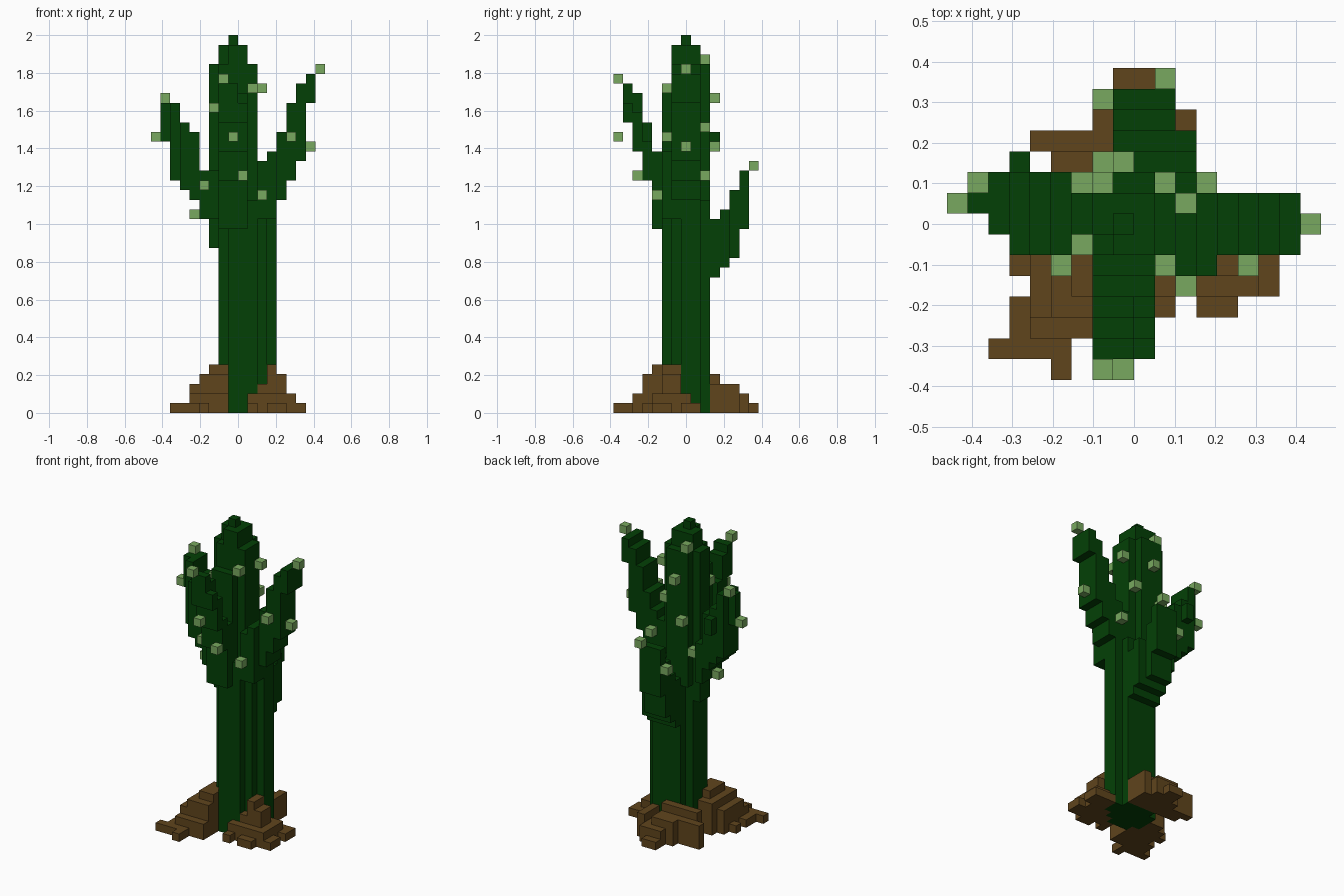
import bpy, bmesh

if "Cube" in bpy.data.objects:
    bpy.data.objects.remove(bpy.data.objects["Cube"])

V = 2 / 39  # edge length of one voxel


def material(name, rgb):
    m = bpy.data.materials.new(name)
    m.diffuse_color = (*rgb, 1)
    m.use_nodes = True
    m.node_tree.nodes["Principled BSDF"].inputs["Base Color"].default_value = m.diffuse_color
    return m


GREEN = material("cactus_green", (0.001, 0.051, 0.0018))
BUD = material("pale_bud_green", (0.19, 0.395, 0.115))
SOIL = material("soil_brown", (0.117, 0.059, 0.012))


def boxes(*spans):
    """Cells of inclusive boxes (x0, x1, y0, y1, z0, z1)."""
    return {(x, y, z) for a, b, c, d, e, f in spans
            for x in range(a, b + 1) for y in range(c, d + 1) for z in range(e, f + 1)}


parts = {}

# ribbed trunk: wide lower column, narrower upper column, stepped tip
parts["trunk"] = (boxes(
    (-1, 1, -2, -2, 0, 21), (-2, 2, -1, -1, 0, 21), (-2, 3, 0, 1, 0, 21), (-1, 2, 2, 2, 0, 21),
    (-2, 0, -2, -2, 19, 32), (-2, 0, 2, 2, 19, 35), (-2, 1, -1, 1, 20, 35), (-3, -3, 0, 1, 17, 35),
    (-2, 0, 0, 1, 36, 37), (-1, 0, -1, -1, 36, 37), (-1, -1, 0, 0, 38, 38)), GREEN)

# four arms, each a staircase of slabs
parts["left_arm"] = (boxes(
    (-3, -3, -1, 1, 20, 24), (-4, -4, -1, 2, 20, 24),
    (-5, -5, -1, 2, 22, 28), (-6, -6, -1, 2, 23, 29), (-6, -6, 3, 3, 27, 28),
    (-7, -7, 0, 2, 24, 31), (-8, -8, 1, 1, 28, 31)), GREEN)
parts["right_arm"] = (boxes(
    (2, 2, -2, 1, 20, 25), (3, 3, -2, 1, 20, 26), (4, 4, -1, 1, 22, 28),
    (5, 5, -1, 1, 24, 31), (6, 6, -1, 1, 26, 33), (7, 7, -1, 1, 32, 34)), GREEN)
parts["front_arm"] = (boxes(
    (-2, 0, -3, -3, 19, 26), (-2, -1, -4, -4, 24, 29), (0, 0, -4, -4, 24, 27),
    (-2, -1, -5, -5, 27, 32), (0, 0, -5, -5, 27, 30),
    (-2, -1, -6, -6, 30, 33), (0, 0, -6, -6, 30, 31)), GREEN)
parts["back_arm"] = (boxes(
    (-1, 2, 3, 3, 14, 19), (-1, 2, 4, 4, 15, 20),
    (-1, 1, 5, 5, 16, 22), (-1, 1, 6, 6, 19, 24)), GREEN)

# single-voxel buds
parts["buds"] = ({
    (-8, 2, 32), (-9, 1, 28), (-5, 0, 20), (-4, 2, 21), (-4, -2, 23), (-3, 2, 23),
    (8, 0, 35), (7, 0, 27), (5, -2, 28), (3, 2, 24), (2, 1, 33), (2, -3, 22),
    (-2, -7, 34), (-1, -7, 28), (0, -5, 24), (-3, -1, 31), (1, -2, 33),
    (1, 7, 25), (-2, 6, 22), (-2, 2, 36), (-1, 3, 32), (-2, 3, 27), (1, 2, 29)}, BUD)

# soil height along x, falling away on both sides of the trunk
X_HEIGHT = dict(zip(range(-7, 7), (1, 1, 3, 4, 5, 5, 4, 4, 2, 3, 5, 4, 2, 1)))


def mound(rows):
    """Soil heap: rows of (y, x0, x1, highest z)."""
    cells = set()
    for y, x0, x1, top in rows:
        for x in range(x0, x1 + 1):
            cells |= boxes((x, x, y, y, 0, min(top, X_HEIGHT[x]) - 1))
    return cells - parts["trunk"][0]


parts["soil_front_left"] = (mound([
    (-7, -4, -4, 1), (-6, -7, -4, 1), (-5, -6, -2, 2), (-4, -6, -2, 4), (-3, -5, -2, 5),
    (-2, -6, -2, 5), (-1, -5, -3, 5), (0, -4, -3, 4)]), SOIL)
parts["soil_front_right"] = (mound([
    (-4, 1, 1, 1), (-4, 3, 4, 1), (-3, 1, 6, 2), (-2, 2, 6, 5), (-1, 3, 5, 5),
    (0, 4, 6, 2), (1, 4, 6, 1)]), SOIL)
parts["soil_back"] = (mound([
    (3, -4, 2, 4), (4, -5, 2, 3), (5, -2, 2, 3), (6, -1, 1, 2), (7, -1, 0, 1)]), SOIL)

# each cell belongs to the first part claiming it
owner = {}
for name, (cells, mat) in parts.items():
    for c in cells:
        owner.setdefault(c, name)


def build(name, mat):
    """Mesh the outer faces of a part and merge the flat ones."""
    bm = bmesh.new()
    for c in [c for c, n in owner.items() if n == name]:
        for axis in range(3):
            for side in (0, 1):
                n = list(c)
                n[axis] += 2 * side - 1
                if tuple(n) in owner:
                    continue
                u, w = (axis + 1) % 3, (axis + 2) % 3
                ring = []
                for du, dw in ((0, 0), (1, 0), (1, 1), (0, 1)):
                    p = list(c)
                    p[axis] += side
                    p[u] += du
                    p[w] += dw
                    # x cells sit on the centre line, y cells straddle it
                    ring.append(bm.verts.new((p[0] * V, (p[1] - 0.5) * V, p[2] * V)))
                bm.faces.new(ring if side else ring[::-1])
    bmesh.ops.remove_doubles(bm, verts=bm.verts, dist=V * 0.01)
    bmesh.ops.dissolve_limit(bm, angle_limit=0.01, verts=bm.verts, edges=bm.edges)
    mesh = bpy.data.meshes.new(name)
    bm.to_mesh(mesh)
    bm.free()
    mesh.materials.append(mat)
    bpy.context.collection.objects.link(bpy.data.objects.new(name, mesh))


for name, (cells, mat) in parts.items():
    build(name, mat)
